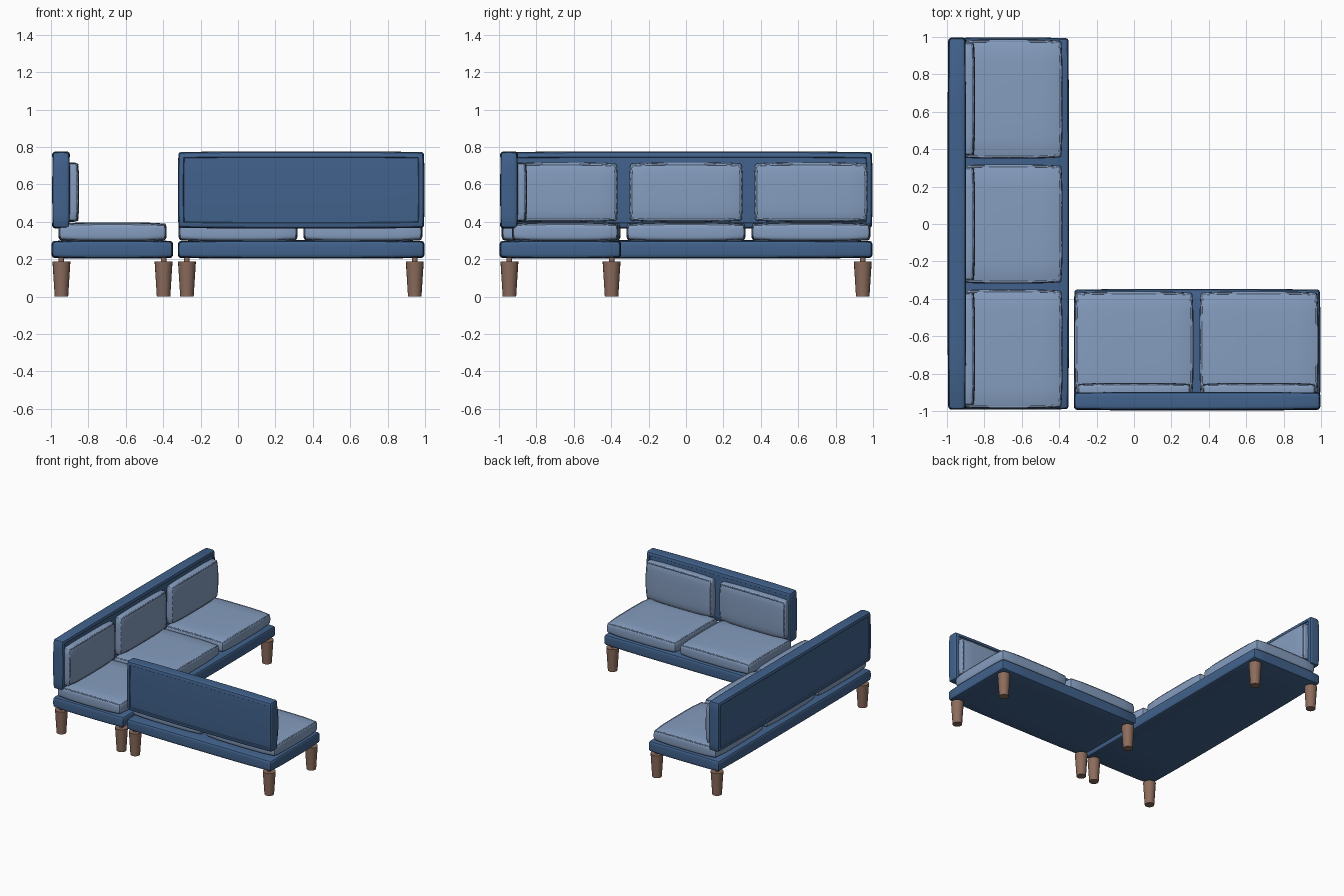
import bpy, bmesh
from mathutils import Vector, Matrix

old = bpy.data.objects.get("Cube")
if old:
    bpy.data.objects.remove(old, do_unlink=True)


def material(name, rgb):
    m = bpy.data.materials.new(name)
    m.use_nodes = True
    m.diffuse_color = (*rgb, 1)
    m.node_tree.nodes["Principled BSDF"].inputs["Base Color"].default_value = (*rgb, 1)
    return m


FRAME = material("frame_blue", (0.053, 0.122, 0.262))
CUSHION = material("cushion_pale_blue", (0.235, 0.337, 0.521))
WOOD = material("leg_wood", (0.262, 0.15, 0.107))


def add(name, data, mat):
    data.materials.append(mat)
    ob = bpy.data.objects.new(name, data)
    bpy.context.scene.collection.objects.link(ob)
    return ob


def finish(name, bm, mat):
    me = bpy.data.meshes.new(name)
    bm.to_mesh(me)
    bm.free()
    me.shade_smooth()
    me.set_sharp_from_angle(angle=0.6)
    return add(name, me, mat)


def puff(c, half, bulge):
    """Point of a slightly pillowed box, c in the unit cube."""
    q = [v ** 4 for v in c]
    return Vector([c[i] * (half[i] - bulge * (sum(q) - q[i]) / 2) for i in range(3)])


def soft_box(name, lo, hi, mat, bulge, bevel, recess_axis=None, piping_axis=None):
    lo, hi = Vector(lo), Vector(hi)
    mid, half = (lo + hi) / 2, (hi - lo) / 2
    bm = bmesh.new()
    bmesh.ops.create_cube(bm, size=2)
    bmesh.ops.subdivide_edges(bm, edges=bm.edges[:], cuts=5, use_grid_fill=True)
    for v in bm.verts:
        v.co = mid + puff(v.co, half, bulge)
    bm.normal_update()
    sharp = [e for e in bm.edges if e.calc_face_angle(0) > 0.7]
    bmesh.ops.bevel(bm, geom=sharp, offset=bevel, segments=2, profile=0.5,
                    affect='EDGES', clamp_overlap=True)
    bm.normal_update()
    # Recessed panels on both broad faces, leaving a raised rim
    if recess_axis is not None:
        for side in (-1, 1):
            faces = [f for f in bm.faces if f.normal[recess_axis] * side > 0.95]
            bmesh.ops.inset_region(bm, faces=faces, thickness=0.013, use_even_offset=True)
            bmesh.ops.inset_region(bm, faces=faces, thickness=0.004, depth=-0.007,
                                   use_even_offset=True)
    finish(name, bm, mat)
    # Piping cord around one broad face
    if piping_axis is not None:
        u, w = [i for i in range(3) if i != piping_axis]
        steps = [-1 + i / 3 for i in range(6)]
        ring = ([(s, -1) for s in steps] + [(1, s) for s in steps]
                + [(-s, 1) for s in steps] + [(-1, -s) for s in steps])
        cu = bpy.data.curves.new(name + "_piping", 'CURVE')
        cu.dimensions = '3D'
        cu.bevel_depth = 0.006
        cu.bevel_resolution = 1
        sp = cu.splines.new('POLY')
        sp.points.add(len(ring) - 1)
        sp.use_cyclic_u = True
        for p, (a, b) in zip(sp.points, ring):
            c = [1, 1, 1]
            c[u], c[w] = a, b
            p.co = (*(mid + puff(c, half - Vector((0.004,) * 3), bulge)), 1)
        add(name + "_piping", cu, mat)


def leg(name, x, y):
    bm = bmesh.new()
    # Tapered leg and its hidden mounting stud
    for r1, r2, z0, z1 in ((0.036, 0.048, 0, 0.189), (0.015, 0.015, 0.18, 0.22)):
        bmesh.ops.create_cone(bm, cap_ends=True, segments=20, radius1=r1, radius2=r2,
                              depth=z1 - z0,
                              matrix=Matrix.Translation((x, y, (z0 + z1) / 2)))
    finish(name, bm, WOOD)


def sofa(name, start, centres, seat, swap):
    """Sofa with depth along x and length along y; swap exchanges the two."""
    def put(p):
        return (p[1], p[0], p[2]) if swap else p

    def part(label, lo, hi, *args, **kw):
        soft_box(name + "_" + label, put(lo), put(hi), *args, **kw)

    depth_axis = 1 if swap else 0
    end = 0.997
    part("base", (-0.997, start, 0.203), (-0.347, end, 0.302), FRAME, 0.008, 0.012)
    part("backrest", (-0.997, start, 0.364), (-0.895, end, 0.777), FRAME, 0.008, 0.012,
         recess_axis=depth_axis)
    for i, c in enumerate(centres, 1):
        part(f"seat_cushion_{i}", (seat[0], c - 0.318, 0.295), (seat[1], c + 0.318, 0.397),
             CUSHION, 0.012, 0.01, piping_axis=2)
        part(f"back_cushion_{i}", (-0.93, c - 0.303, 0.4), (-0.849, c + 0.303, 0.717),
             CUSHION, 0.012, 0.01, piping_axis=depth_axis)
    for x, row in ((-0.944, "back"), (-0.398, "front")):
        for k, y in enumerate((start + 0.049, 0.945), 1):
            px, py, _ = put((x, y, 0))
            leg(f"{name}_{row}_leg_{k}", px, py)


PITCH = 0.668
sofa("long_sofa", -0.993, (-PITCH, 0, PITCH), (-0.96, -0.382), False)
sofa("short_sofa", -0.322, (0, PITCH), (-0.93, -0.361), True)
